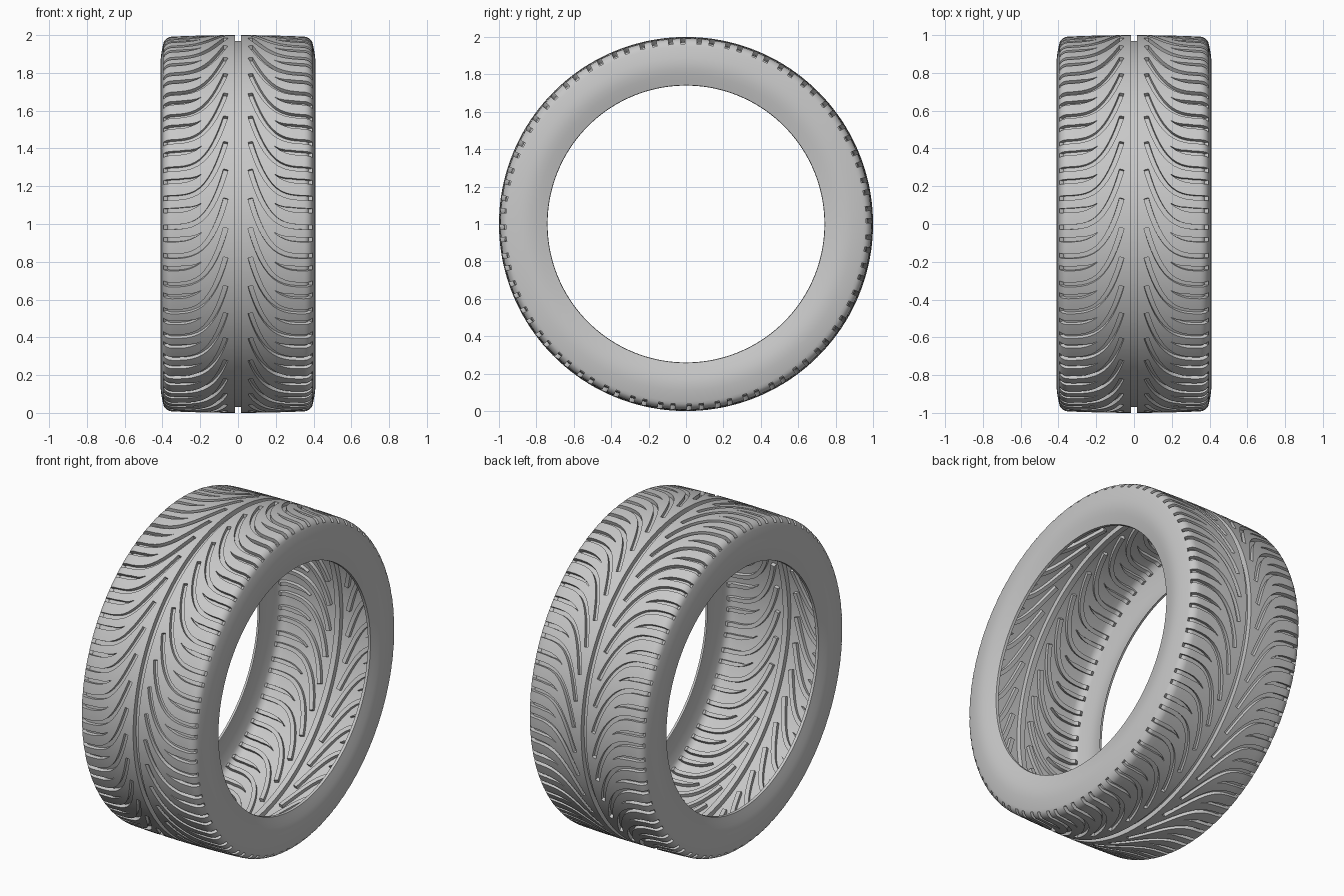
import bpy, bmesh, math
from math import sin, cos, radians

old = bpy.data.objects.get("Cube")
if old:
    bpy.data.objects.remove(old, do_unlink=True)

PITCHES = 40
STEP = 2 * math.pi / PITCHES
PHASE = radians(-1.2)          # angle of the first groove tip
TIP, END = 0.065, 0.405        # groove span, measured along the tread profile
SWEEP = 0.31                   # how far a groove trails around the tyre
DEPTH = 0.022
FLAT, ROUND = 0.35, 0.05       # half width of the crown, shoulder radius
TILT0 = 0.046


def profile(s):
    """Tread section: slightly crowned, then a round shoulder."""
    if s <= FLAT:
        return s, 1 - 0.008 * (s / FLAT) ** 2
    phi = TILT0 + (s - FLAT) / ROUND
    return (FLAT + ROUND * (sin(phi) - sin(TILT0)),
            0.992 - ROUND * (cos(TILT0) - cos(phi)))


def tilt(x):
    """Angle of the section normal away from the radial direction."""
    if x <= FLAT:
        return TILT0 * x / FLAT
    return math.asin(min(1, (x - FLAT) / ROUND + sin(TILT0)))


def groove_edges(s, half):
    """Two points (s, angle) on either side of the sweeping groove line."""
    t = (s - TIP) / (END - TIP)
    angle = -SWEEP * (1 - (1 - t) ** 4)
    slope = -SWEEP * 4 * (1 - t) ** 3 / (END - TIP)
    n = math.hypot(1, slope)
    ds, da = -slope / n * half, half / n
    return (s + ds, angle + da), (s - ds, angle - da)


def mix(a, b, f):
    return tuple(p + (q - p) * f for p, q in zip(a, b))


def row(s):
    """All the columns of one pitch at a station: long groove, land, short groove, land."""
    upper, lower = groove_edges(s, 0.0125)
    nxt = (upper[0], upper[1] - STEP)
    gap = math.hypot(nxt[0] - lower[0], nxt[1] - lower[1])
    grow = min(1, max(0, (s - 0.19) / 0.09))
    half = (0.0008 + 0.011 * grow) / gap
    mid = 0.48 - 0.06 * grow
    a, b = mix(lower, nxt, mid - half), mix(lower, nxt, mid + half)
    return [upper, lower, mix(lower, a, 1 / 3), mix(lower, a, 2 / 3),
            a, b, mix(b, nxt, 1 / 3), mix(b, nxt, 2 / 3)]


stations = [TIP, 0.072, 0.081, 0.092, 0.106, 0.124, 0.146, 0.17, 0.195, 0.22,
            0.25, 0.28, 0.315, FLAT, 0.362, 0.374, 0.386, 0.396, END]
SHORT_START = 8
rows = [row(s) for s in stations]

bm = bmesh.new()


def ring(points):
    """Repeat one pitch of (x, radius, angle) points all the way round."""
    return [bm.verts.new((x, -r * cos(a + PHASE - k * STEP), r * sin(a + PHASE - k * STEP)))
            for k in range(PITCHES) for x, r, a in points]


first, last = [p[1] for p in rows[0]], [p[1] for p in rows[-1]]

# Centre channel and the rib beside it
rings = [ring([(x, r, a) for a in first])
         for x, r in [(0, 0.97), (0.017, 0.97), (0.017, 1), (0.035, 1)]]
start = len(rings)
# Tread and shoulder
rings += [ring([(*profile(s), a) for s, a in r]) for r in rows]
# Sidewall down to the bead lip
wall = [profile(0.42), (0.403, 0.92), (0.408, 0.89), (0.41, 0.86), (0.408, 0.83),
        (0.402, 0.8), (0.394, 0.77), (0.386, 0.742), (0.37, 0.74)]
rings += [ring([(x, r, a) for a in last]) for x, r in wall]

grooves = []
count = len(rings[0])
for i in range(len(rings) - 1):
    for j in range(count):
        k = (j + 1) % count
        face = bm.faces.new((rings[i][j], rings[i][k], rings[i + 1][k], rings[i + 1][j]))
        station = i - start
        if 0 <= station < len(stations) - 1:
            column = j % 8
            if column == 0 or (column == 4 and station >= SHORT_START):
                grooves.append(face)

bm.normal_update()
probe = rings[start][2].link_faces[0]
c = probe.calc_center_median()
if probe.normal.y * c.y + probe.normal.z * c.z < 0:
    bmesh.ops.reverse_faces(bm, faces=bm.faces[:])

# Sink the grooves along the section normal
result = bmesh.ops.extrude_face_region(bm, geom=grooves)
for v in [g for g in result["geom"] if isinstance(g, bmesh.types.BMVert)]:
    phi = tilt(v.co.x)
    r = math.hypot(v.co.y, v.co.z)
    scale = (r - DEPTH * cos(phi)) / r
    v.co = (v.co.x - DEPTH * sin(phi), v.co.y * scale, v.co.z * scale)
left = [f for f in grooves if f.is_valid]
if left:
    bmesh.ops.delete(bm, geom=left, context="FACES")
for v in bm.verts:
    v.co.z += 1
bm.normal_update()

mesh = bpy.data.meshes.new("tyre")
bm.to_mesh(mesh)
bm.free()
tyre = bpy.data.objects.new("tyre", mesh)
bpy.context.scene.collection.objects.link(tyre)

# Rubber colour
rubber = bpy.data.materials.new("light_grey_rubber")
rubber.use_nodes = True
grey = (0.58, 0.58, 0.58, 1)
rubber.diffuse_color = grey
rubber.node_tree.nodes["Principled BSDF"].inputs["Base Color"].default_value = grey
mesh.materials.append(rubber)

# Smooth shading with crisp groove edges, then the other half
bpy.ops.object.select_all(action="DESELECT")
tyre.select_set(True)
bpy.context.view_layer.objects.active = tyre
bpy.ops.object.shade_smooth_by_angle(angle=radians(35))
mirror = tyre.modifiers.new("other_half", "MIRROR")
mirror.use_axis[0] = True
